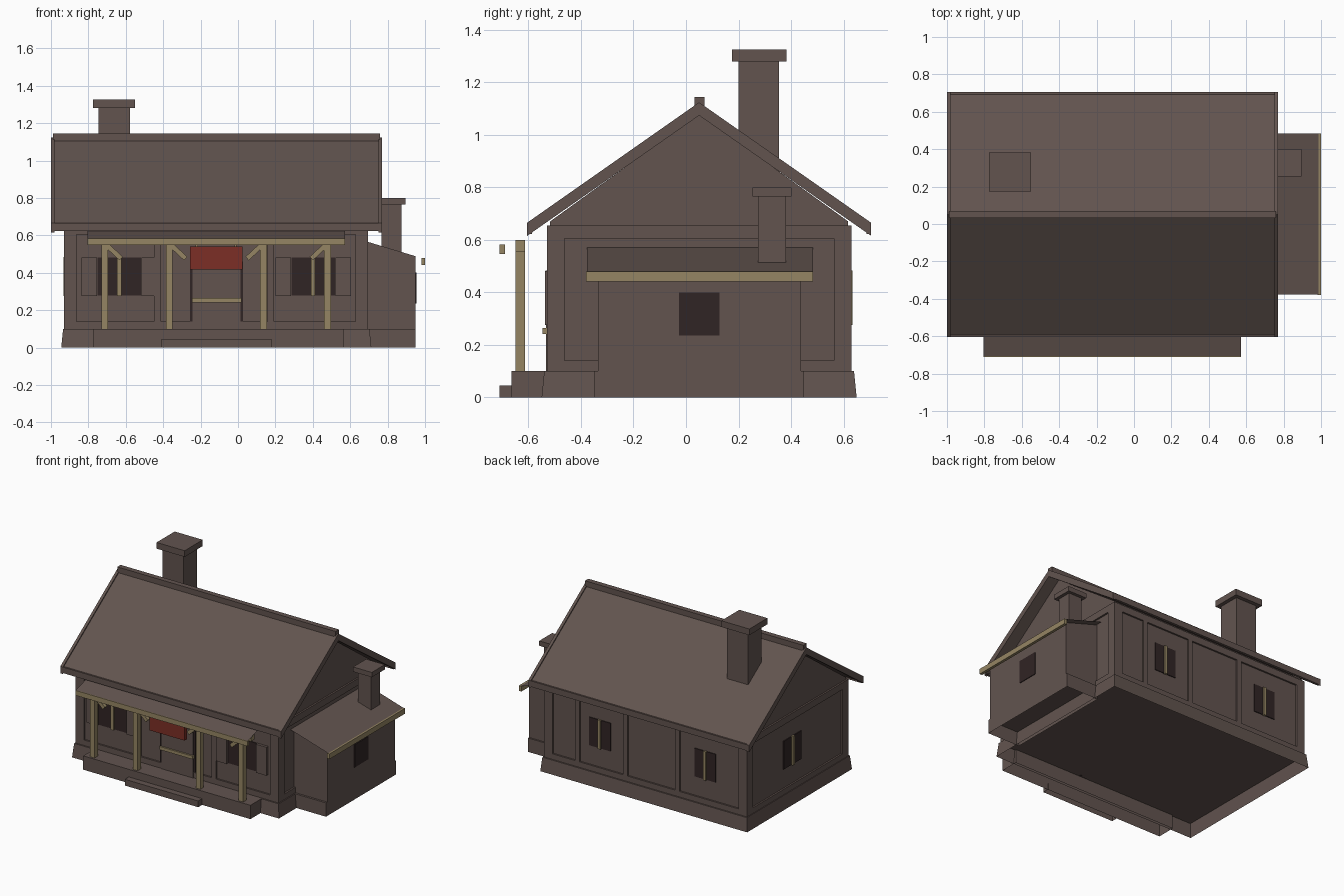
import bpy, math
from mathutils import Vector

if "Cube" in bpy.data.objects:
    bpy.data.objects.remove(bpy.data.objects["Cube"])


def material(name, rgb):
    m = bpy.data.materials.new(name)
    m.diffuse_color = (*rgb, 1)
    m.use_nodes = True
    m.node_tree.nodes["Principled BSDF"].inputs["Base Color"].default_value = m.diffuse_color
    return m


BROWN = material("dull brown", (0.122, 0.088, 0.078))
STRAW = material("straw timber", (0.30, 0.235, 0.125))
RED = material("sign red", (0.20, 0.028, 0.019))
DARK = material("dark glass", (0.030, 0.018, 0.018))


def mesh(name, verts, faces, mat):
    me = bpy.data.meshes.new(name)
    me.from_pydata(verts, [], faces)
    me.materials.append(mat)
    ob = bpy.data.objects.new(name, me)
    bpy.context.collection.objects.link(ob)
    return ob


SIDES = [(0, 1, 5, 4), (1, 2, 6, 5), (2, 3, 7, 6), (3, 0, 4, 7)]


def box(name, x0, x1, y0, y1, z0, z1, mat=BROWN, taper=0, bottom=True):
    t = taper
    v = [(x0, y0, z0), (x1, y0, z0), (x1, y1, z0), (x0, y1, z0),
         (x0 + t, y0 + t, z1), (x1 - t, y0 + t, z1), (x1 - t, y1 - t, z1), (x0 + t, y1 - t, z1)]
    f = SIDES + [(4, 5, 6, 7)] + ([(3, 2, 1, 0)] if bottom else [])
    return mesh(name, v, f, mat)


def prism_x(name, profile, x0, x1, mat=BROWN):
    """Extrude a (y, z) profile, counter-clockwise seen from +x, along x."""
    n = len(profile)
    v = [(x, y, z) for x in (x0, x1) for y, z in profile]
    f = [tuple(reversed(range(n))), tuple(range(n, 2 * n))]
    f += [(i, (i + 1) % n, n + (i + 1) % n, n + i) for i in range(n)]
    return mesh(name, v, f, mat)


CX, CY = -0.117, 0.05          # house centre
WX0, WX1, WY0, WY1 = -0.918, 0.684, -0.518, 0.618   # wall planes
T = 0.012                      # how far timbers stand out

# Foundations, open underneath
box("foundation", -0.945, 0.713, -0.55, 0.65, 0, 0.1, taper=0.01, bottom=False)
box("porch_deck", -0.775, 0.565, -0.665, -0.53, 0, 0.1, bottom=False)
box("porch_step", -0.41, 0.178, -0.71, -0.66, 0, 0.045, bottom=False)
box("annex_foundation", 0.69, 0.95, -0.35, 0.45, 0, 0.1, bottom=False)

# House body with gables
prism_x("house_walls", [(WY0, 0.1), (WY1, 0.1), (WY1, 0.67), (CY, 1.08), (WY0, 0.67)], WX0, WX1)

# Timber framing: sills, top plates and posts
for side, y0, y1 in (("front", WY0 - T, WY0), ("back", WY1, WY1 + T)):
    box(side + "_sill", WX0 - T, WX1 + T, y0, y1, 0.1, 0.14)
    box(side + "_plate", WX0 - T, WX1 + T, y0, y1, 0.605, 0.655)
    for x in ((-0.43, 0.175) if side == "front" else (-0.37, 0.045, 0.43)):
        box(side + "_wall_post", x - 0.018, x + 0.018, y0, y1, 0.14, 0.605)
for side, x0, x1 in (("left", WX0 - T, WX0), ("right", WX1, WX1 + T)):
    box(side + "_sill", x0, x1, WY0 - T, WY1 + T, 0.1, 0.14)
    box(side + "_plate", x0, x1, WY0 - T, WY1 + T, 0.605, 0.655)
for sx in (-1, 1):
    for sy in (-1, 1):
        x, y = (WX1 if sx > 0 else WX0), (WY1 if sy > 0 else WY0)
        xs, ys = sorted((x + sx * T, x - sx * 0.055)), sorted((y + sy * T, y - sy * 0.055))
        box("corner_post", *xs, *ys, 0.1, 0.655)

# Main roof: two slabs, barge boards, eave boards and ridge cap
SL = 0.70


def roof_band(name, half, top, depth, x0, x1):
    e = top - half * SL
    prism_x(name, [(CY - half, e - depth), (CY, top - depth), (CY + half, e - depth),
                   (CY + half, e), (CY, top), (CY - half, e)], x0, x1)


roof_band("roof", 0.645, 1.115, 0.035, -0.985, 0.755)
for x in (-1.0, 0.75):
    roof_band("barge_board", 0.655, 1.124, 0.05, x, x + 0.02)
for s in (-1, 1):
    y = sorted((CY + s * 0.637, CY + s * 0.655))
    box("eave_board", -0.995, 0.765, *y, 0.622, 0.665)
box("ridge_cap", -0.99, 0.76, 0.032, 0.07, 1.105, 1.145)

# Chimneys
box("chimney", -0.746, -0.577, 0.2, 0.354, 0.85, 1.28)
box("chimney_cap", -0.775, -0.55, 0.175, 0.382, 1.28, 1.325)
box("annex_chimney", 0.768, 0.873, 0.275, 0.38, 0.47, 0.765)
box("annex_chimney_cap", 0.745, 0.895, 0.253, 0.402, 0.765, 0.8)

# Side annex with sloping top, thin roof sheet and fascia
AX0, AX1, AY0, AY1 = 0.684, 0.95, -0.335, 0.438
mesh("annex_walls",
     [(AX0, AY0, 0.1), (AX1, AY0, 0.1), (AX1, AY1, 0.1), (AX0, AY1, 0.1),
      (AX0, AY0, 0.568), (AX1, AY0, 0.488), (AX1, AY1, 0.488), (AX0, AY1, 0.568)],
     SIDES + [(3, 2, 1, 0)], BROWN)
mesh("annex_roof", [(AX0, -0.378, 0.571), (1.0, -0.378, 0.476), (1.0, 0.484, 0.476), (AX0, 0.484, 0.571)],
     [(0, 1, 2, 3)], BROWN)
box("annex_fascia", 0.98, 1.0, -0.38, 0.484, 0.442, 0.48, STRAW)
box("annex_window", 0.95, 0.955, -0.027, 0.128, 0.235, 0.4, DARK)

# Porch roof sheet, fascia, beam, posts and braces
mesh("porch_roof", [(-0.805, -0.705, 0.584), (0.573, -0.705, 0.584), (0.573, -0.53, 0.635), (-0.805, -0.53, 0.635)],
     [(0, 1, 2, 3)], BROWN)
box("porch_fascia", -0.805, 0.573, -0.71, -0.69, 0.547, 0.583, STRAW)
box("porch_beam", -0.79, 0.56, -0.65, -0.613, 0.555, 0.6, STRAW)
for x, s in ((-0.712, 1), (-0.367, 1), (0.136, -1), (0.479, -1)):
    box("porch_post", x - 0.018, x + 0.018, -0.65, -0.613, 0.1, 0.556, STRAW)
    b = box("porch_brace", -0.055, 0.055, -0.013, 0.013, -0.013, 0.013, STRAW)
    b.location = (x + s * 0.047, -0.631, 0.513)
    b.rotation_euler = (0, s * math.radians(43), 0)

# Hanging sign
box("sign_board", -0.257, 0.023, -0.645, -0.618, 0.416, 0.54, RED)
for x in (-0.22, -0.013):
    box("sign_hanger", x - 0.006, x + 0.006, -0.636, -0.626, 0.54, 0.556, STRAW)

# Door with dark surround and crossbar
box("door_surround", -0.257, 0.028, WY0 - 0.008, WY0 + 0.01, 0.1, 0.46, DARK)
box("door", -0.242, 0.013, WY0 - 0.016, WY0 + 0.01, 0.1, 0.445)
box("door_crossbar", -0.247, 0.018, WY0 - 0.028, WY0, 0.241, 0.264, STRAW)

# Windows, each with a central bar; front ones have shutters
for x in (-0.635, 0.402):
    box("front_window", x - 0.117, x + 0.117, WY0 - 0.006, WY0, 0.278, 0.482, DARK)
    box("front_window_bar", x - 0.011, x + 0.011, WY0 - 0.018, WY0, 0.275, 0.484, STRAW)
    for s in (-1, 1):
        c = x + s * 0.16
        box("shutter", c - 0.042, c + 0.042, WY0 - 0.02, WY0, 0.276, 0.482)
for x in (-0.59, 0.255):
    box("back_window", x - 0.085, x + 0.085, WY1, WY1 + 0.006, 0.278, 0.482, DARK)
    box("back_window_bar", x - 0.011, x + 0.011, WY1, WY1 + 0.016, 0.275, 0.484, STRAW)
box("left_window", WX0 - 0.006, WX0, 0.0, 0.2, 0.278, 0.482, DARK)
box("left_window_bar", WX0 - 0.016, WX0, 0.089, 0.111, 0.275, 0.484, STRAW)
